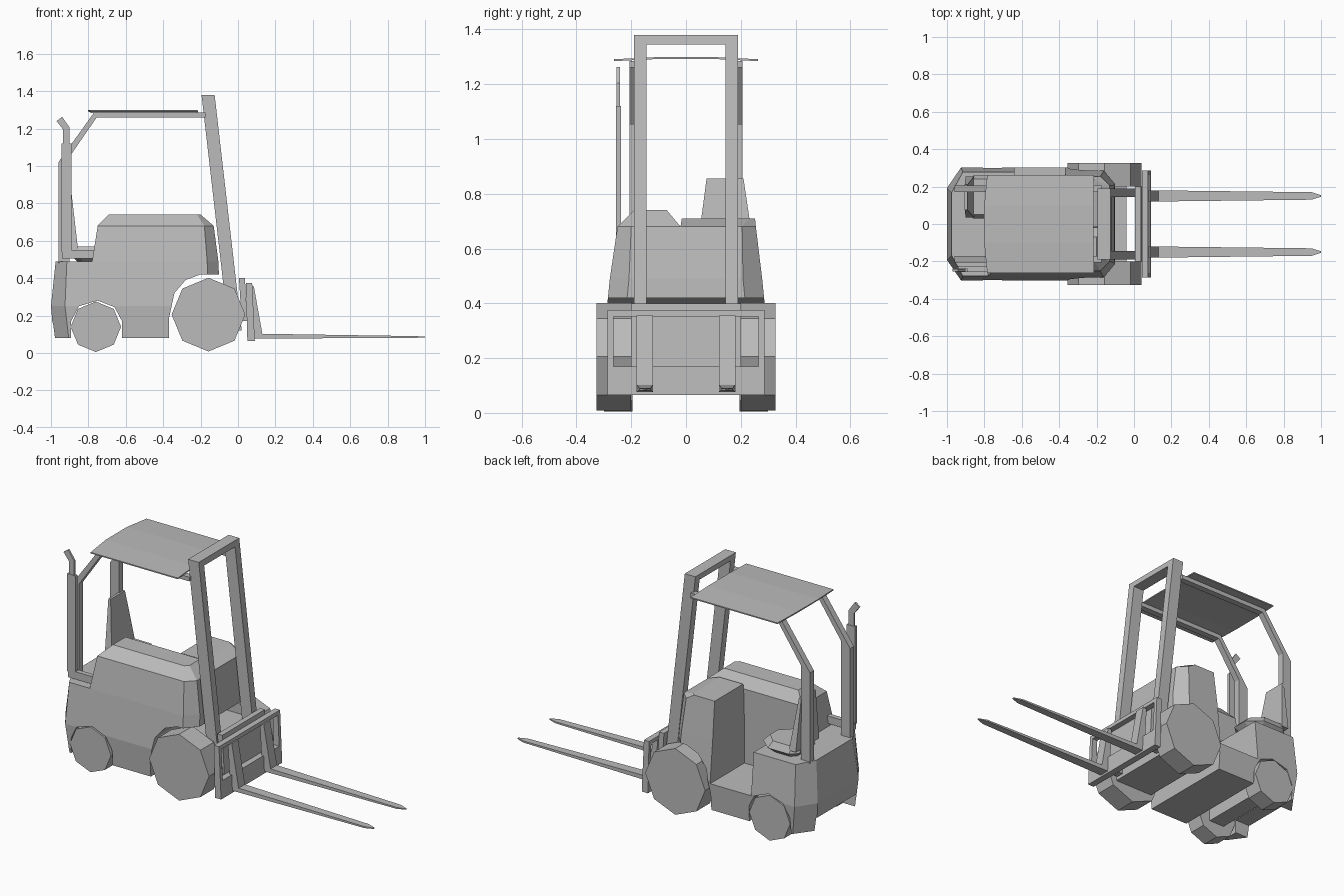
import bpy, bmesh, math

cube = bpy.data.objects.get("Cube")
if cube:
    bpy.data.objects.remove(cube, do_unlink=True)

GREY = (0.5, 0.5, 0.5, 1)
paint = bpy.data.materials.new("plain_grey")
paint.use_nodes = True
paint.diffuse_color = GREY
paint.node_tree.nodes["Principled BSDF"].inputs["Base Color"].default_value = GREY


def loft(name, rings):
    """Closed solid through rings that share a point count."""
    bm = bmesh.new()
    loops = [[bm.verts.new(p) for p in ring] for ring in rings]
    n = len(loops[0])
    for a, b in zip(loops, loops[1:]):
        for i in range(n):
            j = (i + 1) % n
            bm.faces.new((a[i], a[j], b[j], b[i]))
    bm.faces.new(loops[0][::-1])
    bm.faces.new(loops[-1])
    bmesh.ops.recalc_face_normals(bm, faces=bm.faces)
    mesh = bpy.data.meshes.new(name)
    bm.to_mesh(mesh)
    bm.free()
    mesh.materials.append(paint)
    obj = bpy.data.objects.new(name, mesh)
    bpy.context.collection.objects.link(obj)
    return obj


def side_profile(name, pts, y0, y1):
    """Side outline in x and z, extruded across y."""
    return loft(name, [[(x, y, z) for x, z in pts] for y in (y0, y1)])


def box(name, x0, x1, y0, y1, z0, z1):
    return side_profile(name, [(x0, z0), (x1, z0), (x1, z1), (x0, z1)], y0, y1)


def plan(z, x0, x1, y0, y1, rear=(0, 0), right=(0, 0), left=(0, 0)):
    """Plan ring with chamfered rear corners and front corners."""
    rx, ry = rear
    return [(x0, y0 + ry, z), (x0 + rx, y0, z),
            (x1 - right[0], y0, z), (x1, y0 + right[1], z),
            (x1, y1 - left[1], z), (x1 - left[0], y1, z),
            (x0 + rx, y1, z), (x0, y1 - ry, z)]


def cut(target, cutter):
    cutter.hide_render = True
    mod = target.modifiers.new("cut", 'BOOLEAN')
    mod.operation = 'DIFFERENCE'
    mod.solver = 'EXACT'
    mod.object = cutter
    bpy.context.view_layer.objects.active = target
    bpy.ops.object.modifier_apply(modifier=mod.name)
    bpy.data.objects.remove(cutter, do_unlink=True)


def wheel(name, x, z, r, y0, y1):
    pts = [(x + r * math.sin(i * math.pi / 4), z + r * math.cos(i * math.pi / 4))
           for i in range(8)]
    return side_profile(name, pts, y0, y1)


# Lower body with chamfered rear corners
rear, nose = (0.06, 0.11), (0.06, 0.07)
body = loft("lower_body", [
    plan(0.08, -0.985, -0.09, -0.29, 0.29, (0.08, 0.11), nose, nose),
    plan(0.25, -1.0, -0.095, -0.302, 0.302, (0.075, 0.11), nose, nose),
    plan(0.49, -0.975, -0.105, -0.278, 0.278, rear, nose, nose)])

# Open wheel arches, driver footwell and rear bumper notch
front_arch = [(-0.37, 0), (-0.37, 0.18), (-0.34, 0.32), (-0.28, 0.39),
              (-0.2, 0.42), (0.1, 0.42), (0.1, 0)]
rear_arch = [(-0.62, 0), (-0.62, 0.17), (-0.66, 0.245), (-0.75, 0.28),
             (-0.85, 0.25), (-0.892, 0.17), (-0.895, 0)]
cut(body, side_profile("front_arch_cutter", front_arch, -0.5, 0.5))
cut(body, side_profile("rear_arch_cutter", rear_arch, -0.5, 0.5))
cut(body, box("footwell_cutter", -0.64, -0.37, -0.02, 0.5, 0.24, 0.7))
cut(body, box("notch_cutter", -1.2, -0.8, -0.19, 0.19, 0, 0.16))

# Engine cover and dashboard
loft("engine_cover", [
    plan(0.49, -0.78, -0.105, -0.278, -0.02, right=nose),
    plan(0.68, -0.75, -0.13, -0.25, -0.02, right=(0.05, 0.05)),
    plan(0.74, -0.69, -0.2, -0.19, -0.07, right=(0.02, 0.02))])
loft("dashboard", [
    plan(0.49, -0.37, -0.105, -0.02, 0.278, left=nose),
    plan(0.68, -0.365, -0.13, -0.02, 0.255, left=(0.05, 0.05)),
    plan(0.71, -0.365, -0.21, -0.015, 0.252, left=(0.02, 0.02))])

# Axles between the wheels
box("front_axle_housing", -0.29, -0.04, -0.2, 0.2, 0.1, 0.33)
box("rear_axle", -0.81, -0.71, -0.2, 0.2, 0.09, 0.19)

# Seat
loft("seat_cushion", [
    plan(0.49, -0.86, -0.7, 0.08, 0.21, (0.03, 0.03), (0.04, 0.04), (0.04, 0.04)),
    plan(0.53, -0.9, -0.64, 0.03, 0.26, (0.04, 0.04), (0.08, 0.07), (0.08, 0.07)),
    plan(0.57, -0.9, -0.68, 0.05, 0.24, (0.04, 0.04), (0.06, 0.06), (0.06, 0.06))])
loft("seat_back", [plan(0.55, -0.9, -0.855, 0.035, 0.255),
                   plan(0.855, -0.905, -0.89, 0.075, 0.21)])

# Wheels, roof frame and mast rails on both sides
frame = [(-0.96, 0.48), (-0.96, 1.02), (-0.77, 1.285), (-0.175, 1.285),
         (-0.175, 1.26), (-0.755, 1.26), (-0.9, 1.05), (-0.9, 0.48)]
rail = [(-0.195, 1.38), (-0.125, 1.38), (0.02, 0.12), (-0.05, 0.12)]
for s, side in ((1, "left"), (-1, "right")):
    wheel(f"front_wheel_{side}", -0.158, 0.205, 0.197, s * 0.2, s * 0.327)
    wheel(f"rear_wheel_{side}", -0.76, 0.14, 0.135, s * 0.195, s * 0.3)
    side_profile(f"roof_frame_{side}", frame, s * 0.17, s * 0.207)
    side_profile(f"mast_rail_{side}", rail, s * 0.145, s * 0.19)
side_profile("mast_top_bar", [(-0.195, 1.38), (-0.125, 1.38),
                              (-0.121, 1.345), (-0.191, 1.345)], -0.145, 0.145)

# Gently arched roof panel
arch = [(-0.262, 1.284), (-0.1, 1.292), (0.1, 1.292), (0.262, 1.284)]
section = arch + [(y, z + 0.007) for y, z in reversed(arch)]
loft("roof_panel", [[(x * (1 if abs(y) > 0.2 else 1.02), y, z) for y, z in section]
                    for x in (-0.785, -0.213)])

# Exhaust stack with bent tip and a feed pipe from the engine cover
side_profile("exhaust_stack", [(-0.945, 0.54), (-0.89, 0.54), (-0.89, 1.12),
                               (-0.945, 1.12)], -0.256, -0.238)
side_profile("exhaust_tip", [(-0.935, 1.12), (-0.9, 1.12), (-0.9, 1.205),
                             (-0.94, 1.262), (-0.97, 1.24), (-0.935, 1.195)],
             -0.253, -0.241)
box("exhaust_feed_pipe", -0.94, -0.76, -0.254, -0.225, 0.505, 0.55)

# Lift carriage
side_profile("mast_plate", [(0.005, 0.4), (0.037, 0.4), (0.05, 0.17),
                            (0.02, 0.17)], -0.2, 0.2)


def carriage_part(name, z0, z1, y0, y1):
    """Piece of the tilted carriage between two heights."""
    front = lambda z: 0.09 - (z - 0.06) * 0.045
    back = lambda z: 0.05 - (z - 0.06) * 0.025
    side_profile(name, [(back(z0), z0), (front(z0), z0),
                        (front(z1), z1), (back(z1), z1)], y0, y1)


carriage_part("carriage_top_bar", 0.352, 0.375, -0.287, 0.287)
carriage_part("carriage_lower_plate", 0.065, 0.17, -0.265, 0.265)
for s, side in ((1, "left"), (-1, "right")):
    carriage_part(f"carriage_side_bar_{side}", 0.065, 0.352, s * 0.265, s * 0.287)
    # Fork shank and tapering tine
    side_profile(f"fork_shank_{side}", [(0.06, 0.355), (0.085, 0.355), (0.13, 0.103),
                                        (0.13, 0.077), (0.075, 0.077)],
                 s * 0.12, s * 0.18)
    tine = ((0.1, 0.03, 0.077, 0.103), (0.95, 0.02, 0.081, 0.09),
            (1.0, 0.004, 0.083, 0.088))
    loft(f"fork_tine_{side}", [[(x, s * 0.15 - w, z0), (x, s * 0.15 + w, z0),
                                (x, s * 0.15 + w, z1), (x, s * 0.15 - w, z1)]
                               for x, w, z0, z1 in tine])
